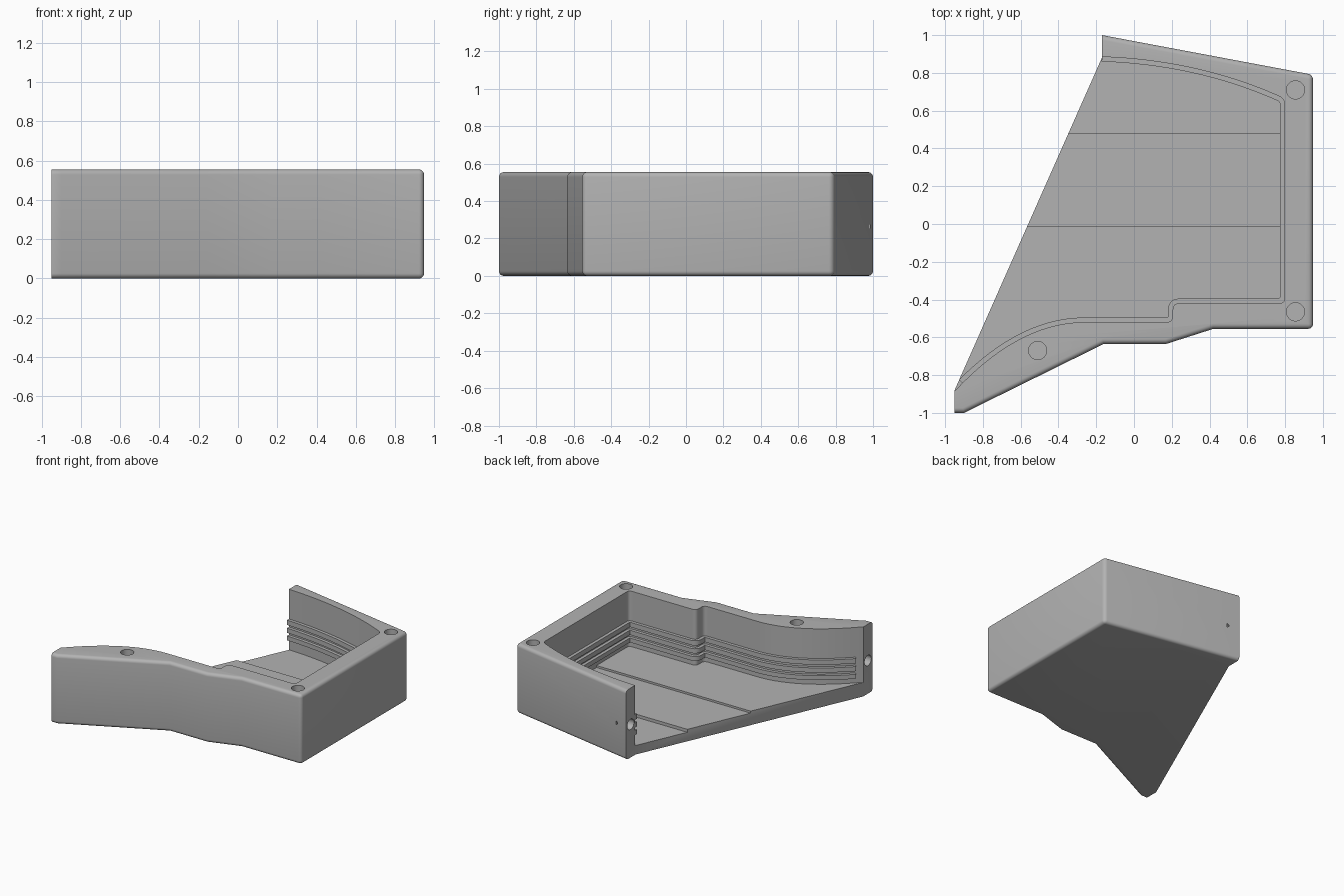
import bpy, bmesh, math
from mathutils import Vector, Matrix

old = bpy.data.objects.get("Cube")
if old:
    bpy.data.objects.remove(old, do_unlink=True)

grey = bpy.data.materials.new("plain_grey")
grey.use_nodes = True
grey.diffuse_color = (0.45, 0.45, 0.45, 1)
grey.node_tree.nodes["Principled BSDF"].inputs["Base Color"].default_value = (0.45, 0.45, 0.45, 1)

HEIGHT = 0.555
ROUND = 0.026


def finish(bm, name):
    bmesh.ops.recalc_face_normals(bm, faces=bm.faces)
    mesh = bpy.data.meshes.new(name)
    bm.to_mesh(mesh)
    bm.free()
    mesh.materials.append(grey)
    ob = bpy.data.objects.new(name, mesh)
    bpy.context.collection.objects.link(ob)
    return ob


def prism(points, z0, z1):
    bm = bmesh.new()
    base = bm.faces.new([bm.verts.new((x, y, z0)) for x, y in points])
    top = bmesh.ops.extrude_face_region(bm, geom=[base])["geom"]
    verts = [g for g in top if isinstance(g, bmesh.types.BMVert)]
    bmesh.ops.translate(bm, verts=verts, vec=(0, 0, z1 - z0))
    return bm


def bezier(a, b, c, n=16):
    a, b, c = Vector(a), Vector(b), Vector(c)
    ts = [i / n for i in range(n + 1)]
    return [a * (1 - t) ** 2 + b * 2 * t * (1 - t) + c * t * t for t in ts]


def fillet(corner, before, after, r):
    p = Vector(corner)
    a = p + (Vector(before) - p).normalized() * r
    b = p + (Vector(after) - p).normalized() * r
    return bezier(a, p, b, 6)


def offset(path, d):
    """Shift an open path to its right-hand side with mitred corners."""
    out = []
    for i, p in enumerate(path):
        u = (p - path[i - 1]).normalized() if i else None
        v = (path[i + 1] - p).normalized() if i + 1 < len(path) else u
        u = u or v
        nu, nv = Vector((u.y, -u.x)), Vector((v.y, -v.x))
        m = (nu + nv).normalized()
        out.append(p + m * d / max(0.4, m.dot(nu)))
    return out


def cut(target, bm):
    tool = finish(bm, "cutter")
    tool.hide_render = True
    mod = target.modifiers.new("cut", "BOOLEAN")
    mod.operation = "DIFFERENCE"
    mod.solver = "EXACT"
    mod.object = tool
    bpy.context.view_layer.objects.active = target
    bpy.ops.object.modifier_apply(modifier=mod.name)
    bpy.data.objects.remove(tool, do_unlink=True)


def cylinder(center, r, depth, matrix=None):
    bm = bmesh.new()
    m = Matrix.Translation(center) @ (matrix or Matrix())
    bmesh.ops.create_cone(bm, cap_ends=True, segments=32, radius1=r, radius2=r,
                          depth=depth, matrix=m)
    return bm


# Outer body, rounded everywhere except along the open slanted side
outline = [(-0.17, 0.88), (-0.95, -0.88), (-0.95, -1), (-0.90, -1), (-0.16, -0.635),
           (0.17, -0.635), (0.42, -0.555), (0.948, -0.555), (0.948, 0.79), (-0.17, 1)]
bm = prism(outline, 0, HEIGHT)


def is_rounded(e):
    a, b = (v.co for v in e.verts)
    if abs(a.z - b.z) > 0.1:
        return a.x > 0.9
    mid = (a + b) / 2
    on_open_side = mid.x < -0.16 and (mid.y > 0.9 or abs(a.y - b.y) > 1)
    on_end = abs(a.x - b.x) < 0.001 and mid.x < 0
    return not (on_open_side or on_end)


bmesh.ops.bevel(bm, geom=[e for e in bm.edges if is_rounded(e)], offset=ROUND,
                segments=5, profile=0.5, affect="EDGES")
body = finish(bm, "case_body")

# Inner wall path: back curve, straight side, stepped front, front curve
back_end, side_back, side_front = (0.76, 0.68), (0.798, 0.662), (0.798, -0.42)
step_top, step_low = (0.205, -0.42), (0.205, -0.52)
front_start = (-0.28, -0.52)
wall = bezier((-0.17, 0.885), (0.33, 0.868), back_end)
wall += fillet(side_back, back_end, side_front, 0.03)
wall += fillet(side_front, side_back, step_top, 0.03)
wall += fillet(step_top, side_front, step_low, 0.035)
wall += fillet(step_low, step_top, front_start, 0.035)
wall += bezier(front_start, (-0.62, -0.53), (-0.95, -0.885))

# Cavity with a floor that steps down toward the back
cut(body, prism(wall + [(-1.2, -0.885), (-1.2, 0.885)], 0.112, 1))
for start_y, floor_z in ((-0.01, 0.096), (0.48, 0.072)):
    region = [p for p in wall if p.y > start_y]
    region += [(0.798, start_y), (-1.2, start_y), (-1.2, 0.885)]
    cut(body, prism(region, floor_z, 1))

# Screw holes in the rim
for x, y in ((0.855, 0.71), (0.855, -0.465), (-0.51, -0.67)):
    cut(body, cylinder((x, y, HEIGHT), 0.048, 0.4))

# Peg holes in the two end faces
sideways = Matrix.Rotation(math.pi / 2, 4, "Y")
for x, y, depth in ((-0.17, 0.942, 0.1), (-0.95, -0.94, 0.06)):
    cut(body, cylinder((x, y, 0.265), 0.042, depth * 2, sideways))

# Three slot rails running around the inner wall
rail_path = wall[:-1]
inner = offset(rail_path, 0.025)
outer = offset(rail_path, -0.006)
rails = []
for i, (z0, z1) in enumerate(((0.157, 0.192), (0.217, 0.254), (0.28, 0.318))):
    rails.append(finish(prism(inner + outer[::-1], z0, z1), "slot_rail_%d" % (i + 1)))

# Smooth the curved surfaces while keeping edges crisp
bpy.ops.object.select_all(action="DESELECT")
for ob in [body] + rails:
    ob.select_set(True)
bpy.context.view_layer.objects.active = body
bpy.ops.object.shade_smooth_by_angle(angle=math.radians(30))
